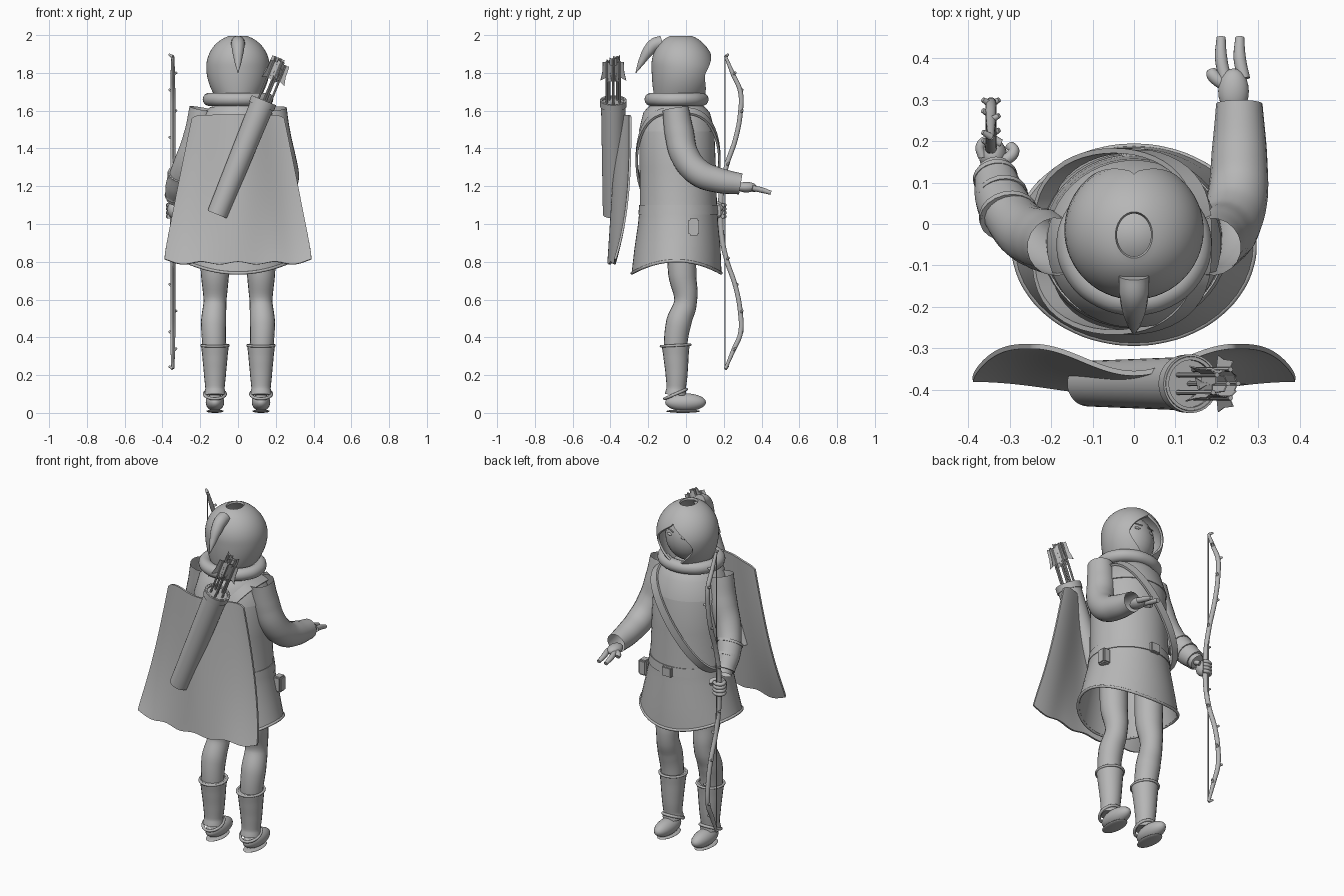
import bpy, bmesh, math
from math import sin, cos, pi
from mathutils import Vector, Matrix

old = bpy.data.objects.get("Cube")
if old:
    bpy.data.objects.remove(old, do_unlink=True)

grey = bpy.data.materials.new("plain_grey")
grey.use_nodes = True
grey.diffuse_color = (0.47, 0.47, 0.47, 1)
for node in grey.node_tree.nodes:
    if node.type == 'BSDF_PRINCIPLED':
        node.inputs["Base Color"].default_value = (0.47, 0.47, 0.47, 1)


def add(name, mesh, thick=0, offset=-1):
    """Link a mesh, give it the material, optional thickness and smooth shading."""
    ob = bpy.data.objects.new(name, mesh)
    bpy.context.collection.objects.link(ob)
    mesh.materials.clear()
    mesh.materials.append(grey)
    bpy.ops.object.select_all(action='DESELECT')
    ob.select_set(True)
    bpy.context.view_layer.objects.active = ob
    if thick:
        mod = ob.modifiers.new("thickness", 'SOLIDIFY')
        mod.thickness, mod.offset = thick, offset
        bpy.ops.object.modifier_apply(modifier=mod.name)
    bpy.ops.object.shade_smooth_by_angle(angle=math.radians(40))
    return ob


def from_bm(name, bm, **kw):
    bmesh.ops.remove_doubles(bm, verts=bm.verts, dist=0.0004)
    bmesh.ops.recalc_face_normals(bm, faces=bm.faces)
    me = bpy.data.meshes.new(name)
    bm.to_mesh(me)
    bm.free()
    return add(name, me, **kw)


def grid(name, rows, closed=True, cap=False, **kw):
    """Skin a list of equal-length rows of points."""
    bm = bmesh.new()
    vr = [[bm.verts.new(p) for p in row] for row in rows]
    n = len(rows[0])
    for a, b in zip(vr, vr[1:]):
        for i in range(n if closed else n - 1):
            j = (i + 1) % n
            bm.faces.new((a[i], a[j], b[j], b[i]))
    if cap:
        bm.faces.new(vr[0])
    return from_bm(name, bm, **kw)


def tube(name, pts, closed=False, sides=5, caps=True):
    """Round limb through (x, y, z, radius) points."""
    cu = bpy.data.curves.new(name, 'CURVE')
    cu.dimensions = '3D'
    cu.bevel_depth, cu.bevel_resolution = 1, sides
    cu.resolution_u, cu.use_fill_caps = 6, caps
    sp = cu.splines.new('BEZIER')
    sp.bezier_points.add(len(pts) - 1)
    sp.use_cyclic_u = closed
    for bp, p in zip(sp.bezier_points, pts):
        bp.co, bp.radius = p[:3], p[3]
        bp.handle_left_type = bp.handle_right_type = 'AUTO'
    tmp = bpy.data.objects.new("tmp", cu)
    bpy.context.collection.objects.link(tmp)
    dg = bpy.context.evaluated_depsgraph_get()
    me = bpy.data.meshes.new_from_object(tmp.evaluated_get(dg))
    bpy.data.objects.remove(tmp, do_unlink=True)
    me.name = name
    return add(name, me)


def ball(name, c, r):
    bm = bmesh.new()
    bmesh.ops.create_uvsphere(bm, u_segments=24, v_segments=14, radius=1,
                              matrix=Matrix.Translation(c) @ Matrix.Diagonal((*r, 1)))
    return from_bm(name, bm)


def box(name, c, size):
    bm = bmesh.new()
    bmesh.ops.create_cube(bm, size=1, matrix=Matrix.Translation(c) @ Matrix.Diagonal((*size, 1)))
    bmesh.ops.bevel(bm, geom=bm.edges[:], offset=min(size) * 0.15, segments=2, affect='EDGES')
    return from_bm(name, bm)


def ring(name, c, rx, ry, r, tilt=0):
    pts = [(c[0] + rx * cos(t), c[1] + ry * sin(t), c[2] + tilt * sin(t), r)
           for t in (2 * pi * i / 12 for i in range(12))]
    return tube(name, pts, closed=True)


def oval(z, cy, rx, ry, hem=0, n=48):
    return [(rx * cos(t), cy + ry * sin(t), z + hem * cos(t) ** 2)
            for t in (2 * pi * i / n for i in range(n))]


# Tunic with a flared, open skirt
grid("tunic", [oval(1.63, -.05, .13, .14), oval(1.59, -.05, .175, .172), oval(1.49, -.048, .205, .198),
               oval(1.3, -.044, .212, .202), oval(1.1, -.04, .218, .204), oval(1.0, -.042, .235, .212, .01),
               oval(.87, -.045, .262, .228, .035), oval(.74, -.05, .29, .238, .065)],
     cap=True, thick=.01)
grid("shoulder_yoke", [oval(1.62, -.05, .145, .15), oval(1.59, -.05, .18, .176),
                       oval(1.49, -.048, .21, .202)], thick=.008)
grid("belt", [oval(1.1, -.04, .222, .208), oval(1.05, -.04, .23, .212)], thick=.008)
tube("skirt_hem", [(*p, .008) for p in oval(.74, -.05, .288, .236, .065, 24)], closed=True)
box("belt_buckle", (0, .172, 1.07), (.06, .025, .055))
box("belt_pouch", (.242, .04, .985), (.05, .055, .09))

# Diagonal chest strap
strap = []
for w in (-.024, .024):
    strap.append([])
    for i in range(48):
        t = 2 * pi * i / 48
        s = math.copysign(abs(sin(t)) ** .65, sin(t))
        strap[-1].append((-.03 + .195 * cos(t) - .8 * w, -.042 + .219 * s, 1.34 + .26 * cos(t) + .6 * w))
grid("chest_strap", strap, thick=.012, offset=0)

# Hood with a pointed face opening and an oval hole on top
levels = []
for i in range(10):
    k = (1 - i / 10) ** 2
    levels.append((1.64 + .019 * i, .168 - .07 * k, .167 - .05 * k, -.015 - .03 * k))
for i in range(15):
    p = 1.3 * i / 14
    levels.append((1.83 + .172 * sin(p), .168 * cos(p), .167 * cos(p) + .014 * sin(p) ** 6, -.015 - .012 * sin(p)))
rows = []
for z, rx, ry, cy in levels:
    a = .78 * max(0, 1 - abs((z - 1.785) / .13) ** 1.6)
    rows.append([(rx * sin(t), cy + ry * cos(t), z)
                 for t in (a + (2 * pi - 2 * a) * i / 48 for i in range(49))])
grid("hood", rows, closed=False, thick=.012)
ball("head", (0, -.025, 1.81), (.128, .122, .147))
for s, side in ((1, "left"), (-1, "right")):
    ball(side + "_eye", (s * .045, .084, 1.835), (.018, .01, .008))
    tube(side + "_brow", [(s * .02, .093, 1.857, .004), (s * .07, .075, 1.865, .003)])
ring("collar", (0, -.05, 1.66), .152, .135, .035)
tube("hair_tail", [(0, -.125, 1.962, .036), (0, -.165, 1.95, .036), (0, -.2, 1.915, .031),
                   (0, -.237, 1.855, .018), (0, -.266, 1.8, .002)])

# Legs, boots and feet
for s, side in ((1, "left"), (-1, "right")):
    x = s * .122
    tube(side + "_leg", [(x, -.02, .98, .08), (x, -.02, .74, .075), (x, -.002, .59, .06),
                         (x * 1.06, -.038, .48, .067), (x * 1.04, -.055, .36, .062), (x, -.05, .2, .05)], sides=8)
    tube(side + "_boot", [(x, -.055, .36, .074), (x, -.053, .3, .067), (x, -.05, .2, .058),
                          (x, -.052, .13, .051), (x, -.055, .095, .057)], sides=8)
    ring(side + "_boot_cuff", (x, -.055, .357), .071, .077, .007, .004)
    ring(side + "_ankle_cuff", (x, -.055, .1), .055, .058, .008, .025)
    ball(side + "_foot", (x, -.002, .056), (.049, .108, .047))
    ball(side + "_sole", (x, -.015, .009), (.046, .09, .009))

# Reaching arm, its sleeve open at the shoulder
tube("left_sleeve", [(.188, -.055, 1.61, .07), (.2, -.035, 1.48, .078), (.228, -.005, 1.36, .076),
                     (.25, .07, 1.27, .073), (.254, .17, 1.232, .067), (.254, .29, 1.212, .056)],
     sides=8, caps=False)
ball("left_hand", (.24, .32, 1.195), (.037, .055, .028))
for i, x in enumerate((.21, .255)):
    tube("left_finger_%d" % i, [(x + .01, .35, 1.19, .015), (x, .4, 1.18, .015), (x, .45, 1.165, .011)])
tube("left_thumb", [(.22, .335, 1.19, .016), (.19, .36, 1.185, .016), (.187, .37, 1.18, .012)])

# Bow arm
tube("right_sleeve", [(-.188, -.055, 1.61, .07), (-.215, -.04, 1.46, .076), (-.268, -.015, 1.33, .069),
                      (-.315, .05, 1.22, .06), (-.337, .13, 1.125, .042)], sides=8, caps=False)
tube("right_bracer", [(-.302, .02, 1.26, .068), (-.322, .065, 1.2, .062), (-.334, .11, 1.15, .052)], sides=8)
for k in range(3):
    c = Vector((-.302, .02, 1.26)).lerp(Vector((-.334, .11, 1.15)), k / 2)
    d = Vector((-.02, .09, -.11)).normalized() * .007
    r = .072 - .009 * k
    tube("bracer_band_%d" % k, [(*(c - d), r), (*(c + d), r)], sides=8)
ball("right_hand", (-.34, .165, 1.075), (.034, .04, .045))
for k in range(4):
    z = 1.1 - .02 * k
    tube("right_finger_%d" % k, [(-.365, .16, z, .011), (-.37, .19, z, .011),
                                 (-.345, .204, z, .011), (-.32, .194, z, .01)])
tube("right_thumb", [(-.315, .15, 1.1, .014), (-.29, .175, 1.09, .014), (-.3, .19, 1.08, .012)])

# Recurved wooden bow with string and knots, symmetric about the grip
bx, grip = -.345, 1.06
half = [(.13, .19, .014), (.25, .215, .013), (.39, .262, .013), (.53, .288, .013),
        (.64, .288, .013), (.73, .25, .012), (.825, .21, .008)]
limb = [(bx, y, grip - h, r) for h, y, r in reversed(half)] + [(bx, .183, grip, .015)]
limb += [(bx, y, grip + h, r) for h, y, r in half]
tube("bow_stave", limb)
tube("bow_string", [(bx, .207, .24, .003), (bx, .207, 1.88, .003)])
for i, p in enumerate(limb):
    if i != 7:
        s = 1 if i % 2 else -1
        tube("bow_knot_%d" % i, [(bx, p[1], p[2], .009), (bx + s * .02, p[1] + .012, p[2] + .012, .006)])

# Cape hanging free behind the body: hollow down the middle, edges swept in at the hem
rows = []
for j in range(25):
    v = j / 24
    row = []
    for i in range(49):
        u = i / 24 - 1
        edge = abs(u) ** 12
        z = 1.578 - .02 * edge * (1 - v) ** 4 - v * (.785 - .007 * cos(4 * pi * u) - .015 * edge * v)
        w = (1 - cos(pi * u)) / 2
        y = -.36 - .05 * v + w * (.065 + .05 * v - .08 * v ** 3)
        row.append((u * (.245 + .15 * v - .006 * v ** 20), y, z))
    rows.append(row)
grid("cape", rows, closed=False, thick=.012, offset=0)

# Quiver with arrows
low, top = Vector((-.11, -.385, 1.05)), Vector((.137, -.385, 1.655))
axis = (top - low).normalized()
side = Vector((axis.z, 0, -axis.x))
back = Vector((0, 1, 0))


def round_row(c, r):
    return [c + side * r * cos(t) + back * r * sin(t) for t in (2 * pi * i / 32 for i in range(32))]


grid("quiver", [round_row(low, .055), round_row(top, .065)], cap=True, thick=.008)
grid("quiver_rim", [round_row(top - axis * .01, .001), round_row(top - axis * .01, .064), round_row(top, .066),
                    round_row(top, .071), round_row(top - axis * .035, .07), round_row(top - axis * .035, .06)])
for k in range(6):
    t = 2 * pi * k / 5
    r = .036 if k < 5 else 0
    base = top + side * r * cos(t) + back * r * sin(t)
    tip = base + axis * (.215 + .012 * (k % 3))
    tube("arrow_shaft_%d" % k, [(*(base - axis * .05), .006), (*tip, .006)], sides=2)
    bm = bmesh.new()
    for f in range(3):
        out = side * cos(t + 2 * pi * f / 3) + back * sin(t + 2 * pi * f / 3)
        bm.faces.new([bm.verts.new(tip - axis * a + out * b)
                      for a, b in ((.005, 0), (0, .022), (.06, .025), (.105, .036), (.09, 0))])
    from_bm("arrow_fletching_%d" % k, bm, thick=.003, offset=0)
